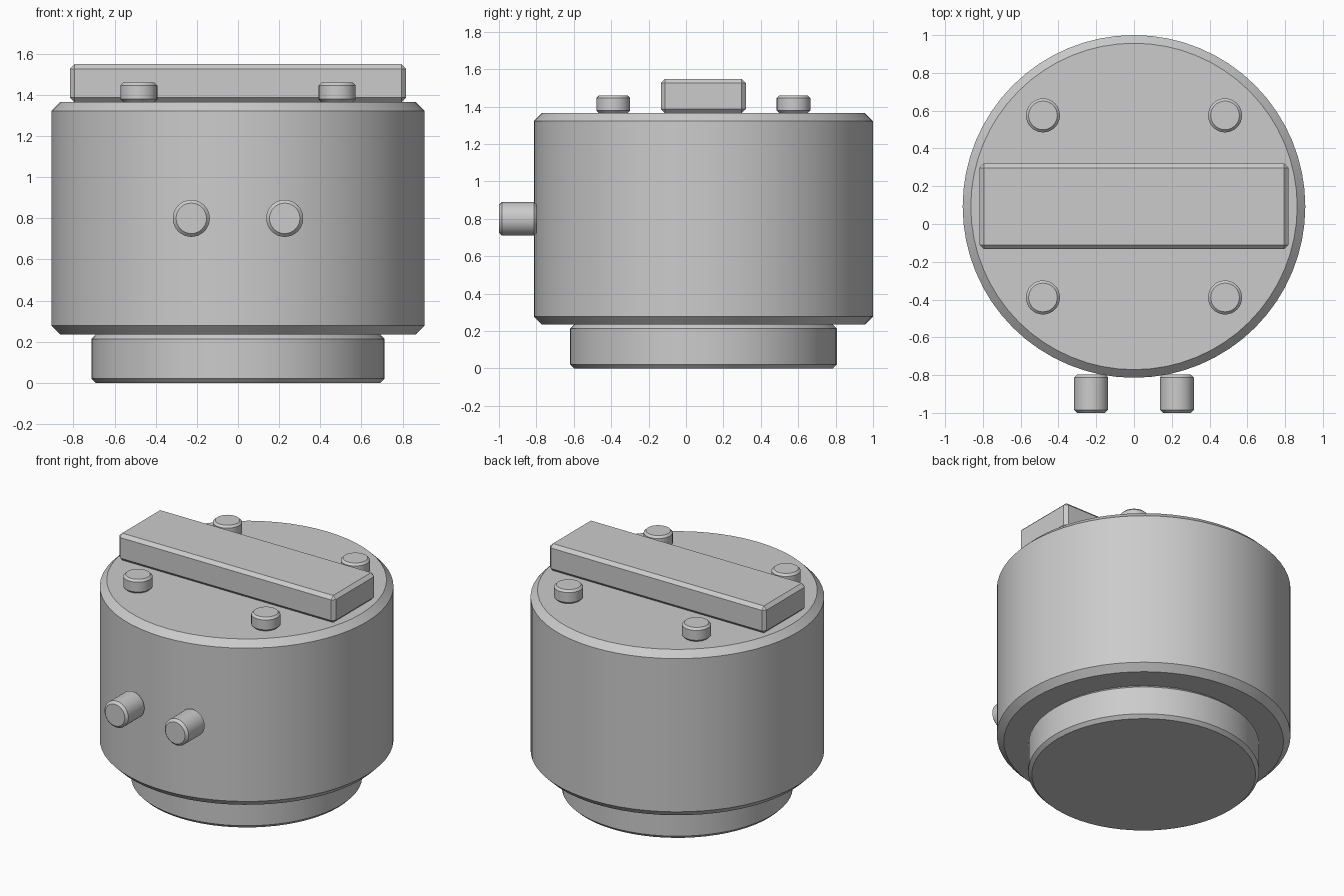
import bpy
from math import radians

cube = bpy.data.objects.get("Cube")
if cube:
    bpy.data.objects.remove(cube, do_unlink=True)

grey = bpy.data.materials.new("plain_grey")
grey.use_nodes = True
colour = (0.6, 0.6, 0.6, 1)
grey.diffuse_color = colour
grey.node_tree.nodes["Principled BSDF"].inputs["Base Color"].default_value = colour

AXIS_Y = 0.093  # depth of the housing's axis


def finish(name, bevel):
    """Name the active part, colour it and chamfer its hard edges."""
    obj = bpy.context.object
    obj.name = name
    obj.data.materials.append(grey)
    bpy.ops.object.transform_apply(location=False, rotation=True, scale=True)
    mod = obj.modifiers.new("chamfer", "BEVEL")
    mod.width = bevel
    mod.segments = 1
    mod.limit_method = "ANGLE"
    mod.angle_limit = radians(40)
    bpy.ops.object.modifier_apply(modifier=mod.name)
    bpy.ops.object.shade_smooth_by_angle(angle=radians(30))
    return obj


def cylinder(name, radius, length, centre, bevel, sides=64, tilt=0):
    bpy.ops.mesh.primitive_cylinder_add(
        vertices=sides, radius=radius, depth=length,
        location=centre, rotation=(tilt, 0, 0))
    return finish(name, bevel)


# Round base and main housing
cylinder("base", 0.713, 0.235, (0, AXIS_Y, 0.1175), 0.022)
cylinder("housing", 0.907, 1.13, (0, AXIS_Y, 0.80), 0.043)

# Bar across the lid
bpy.ops.mesh.primitive_cube_add(size=1, location=(0, AXIS_Y, 1.457))
bpy.context.object.scale = (1.634, 0.453, 0.184)
finish("top_bar", 0.022)

# Four lid bolts and two front pins
for side, x in (("left", 1), ("right", -1)):
    for end, y in (("front", -1), ("back", 1)):
        cylinder(f"{end}_{side}_bolt", 0.09, 0.095,
                 (x * 0.482, AXIS_Y + y * 0.482, 1.4125), 0.014, 32)
    cylinder(f"{side}_pin", 0.09, 0.204, (x * 0.227, -0.898, 0.80),
             0.016, 32, radians(90))
